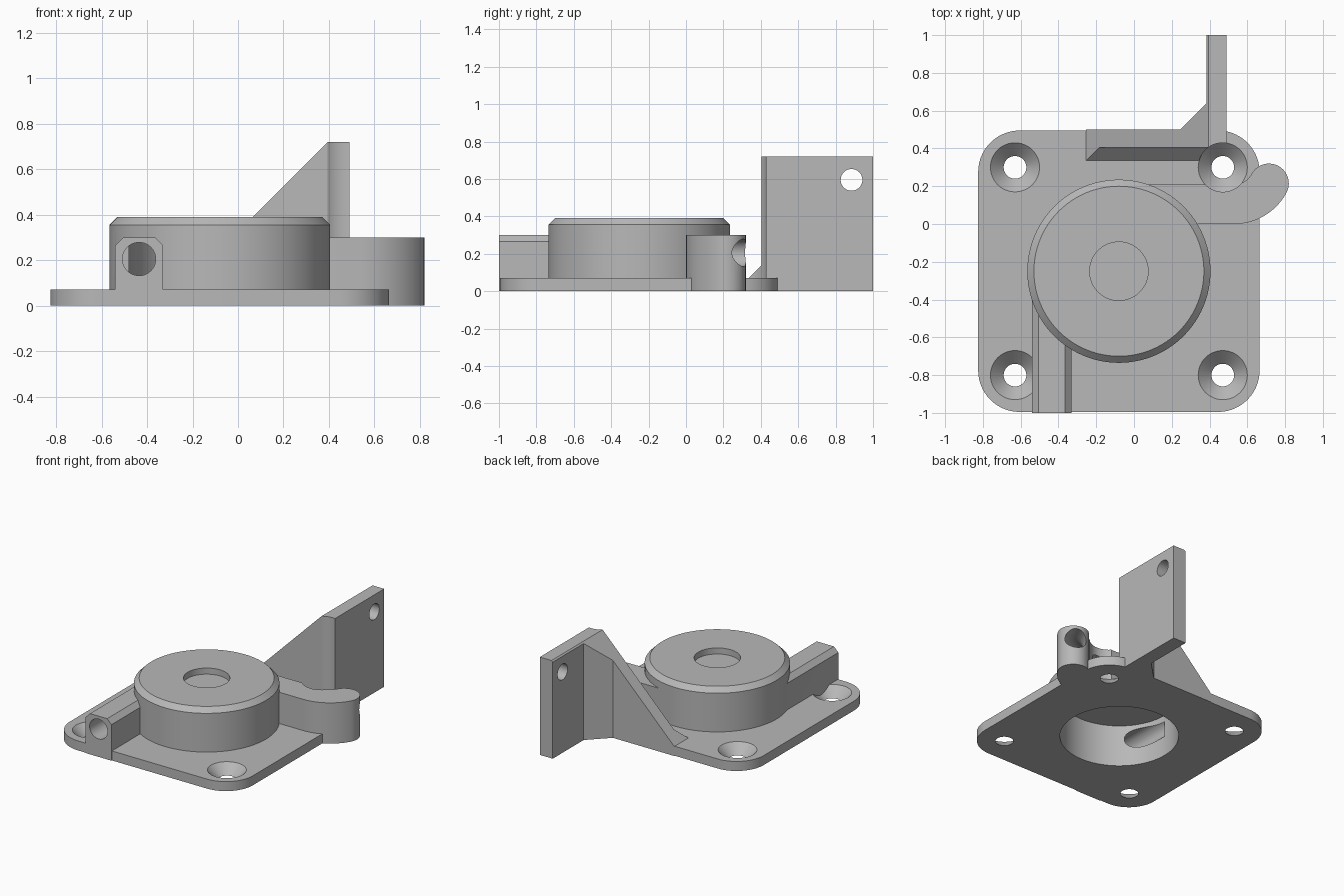
import bpy
import bmesh
from math import sin, cos, pi, radians
from mathutils import Vector

cube = bpy.data.objects.get("Cube")
if cube:
    bpy.data.objects.remove(cube)

grey = bpy.data.materials.new("plain grey")
grey.use_nodes = True
grey.diffuse_color = (0.48, 0.48, 0.48, 1)
grey.node_tree.nodes["Principled BSDF"].inputs["Base Color"].default_value = (0.48, 0.48, 0.48, 1)

CX, CY = -0.08, -0.25      # centre of plate and drum
HALF, PLATE_T = 0.745, 0.07
BORE_R, BORE_Z = 0.073, 0.205


def arc(cx, cy, r, start, end, n):
    """Points on an arc, angles in degrees."""
    angles = [radians(start + (end - start) * i / n) for i in range(n + 1)]
    return [(cx + r * cos(a), cy + r * sin(a)) for a in angles]


def loft(name, rings, slope=False):
    """Closed solid through rings of equal length, optionally trimmed by the gusset slope."""
    bm = bmesh.new()
    loops = [[bm.verts.new(p) for p in ring] for ring in rings]
    n = len(loops[0])
    for a, b in zip(loops, loops[1:]):
        for i in range(n):
            j = (i + 1) % n
            bm.faces.new((a[i], a[j], b[j], b[i]))
    bm.faces.new(loops[0])
    bm.faces.new(loops[-1])
    if slope:
        cut = bmesh.ops.bisect_plane(bm, geom=bm.verts[:] + bm.edges[:] + bm.faces[:],
                                     plane_co=(-0.255, 0, PLATE_T), plane_no=(-1, 0, 1),
                                     clear_outer=True)
        edges = [e for e in cut["geom_cut"] if isinstance(e, bmesh.types.BMEdge)]
        bmesh.ops.holes_fill(bm, edges=edges)
    bmesh.ops.recalc_face_normals(bm, faces=bm.faces[:])
    mesh = bpy.data.meshes.new(name)
    bm.to_mesh(mesh)
    bm.free()
    mesh.materials.append(grey)
    obj = bpy.data.objects.new(name, mesh)
    bpy.context.collection.objects.link(obj)
    return obj


def prism(name, pts, lo, hi, axis="z", slope=False):
    place = {"x": lambda a, b, t: (t, a, b),
             "y": lambda a, b, t: (a, t, b),
             "z": lambda a, b, t: (a, b, t)}[axis]
    return loft(name, [[place(a, b, t) for a, b in pts] for t in (lo, hi)], slope)


def lathe(name, profile, cx, cy, n=64):
    return loft(name, [[(x, y, z) for x, y in arc(cx, cy, r, 0, 360, n)[:-1]] for r, z in profile])


def combine(target, tool, operation):
    """Apply one boolean and discard the tool."""
    mod = target.modifiers.new(operation.lower(), "BOOLEAN")
    mod.operation = operation
    mod.solver = "EXACT"
    mod.object = tool
    bpy.context.view_layer.objects.active = target
    bpy.ops.object.modifier_apply(modifier=mod.name)
    bpy.data.objects.remove(tool)


# Rounded mounting plate
inner = HALF - 0.22
outline = []
for k, (sx, sy) in enumerate([(1, 1), (-1, 1), (-1, -1), (1, -1)]):
    outline += arc(CX + sx * inner, CY + sy * inner, 0.22, 90 * k, 90 * k + 90, 14)
housing = prism("pump_housing", outline, 0, PLATE_T)
housing.data.name = "pump_housing"

# Curved outlet arm with a round end
BX, BY, BEND, TURN, ARM_R = 0.53, 0.315, 0.21, 61.5, 0.105
tip = arc(BX, BY, BEND, -90, -90 + TURN, 1)[-1]
arm = [(CX, 0.0)] + arc(BX, BY, BEND + ARM_R, -90, -90 + TURN, 14)
arm += arc(*tip, ARM_R, TURN - 90, TURN + 90, 20)[1:-1]
arm += arc(BX, BY, BEND - ARM_R, -90 + TURN, -90, 14) + [(CX, 0.21)]
combine(housing, prism("outlet_arm", arm, 0, 0.3), "UNION")

# Upright tab with sloped gusset, corner brace and foot fillet
tab = [(-0.255, 0.405), (0.49, 0.405), (0.49, 1.0), (0.385, 1.0),
       (0.385, 0.64), (0.245, 0.5), (-0.255, 0.5)]
combine(housing, prism("upright_tab", tab, 0, 0.72, slope=True), "UNION")
foot = [(0.335, 0), (0.335, PLATE_T), (0.405, 0.14), (0.45, 0.14), (0.45, 0)]
combine(housing, prism("gusset_foot", foot, -0.255, 0.45, "x", slope=True), "UNION")

# Countersunk screw holes with clearance above
for sx in (-1, 1):
    for sy in (-1, 1):
        drill = lathe("screw_cutter", [(0.06, -0.05), (0.06, 0), (0.13, PLATE_T), (0.13, 1)],
                      CX + sx * 0.55, CY + sy * 0.55, 48)
        combine(housing, drill, "DIFFERENCE")

# Cross hole in the tab
combine(housing, prism("tab_hole_cutter", arc(0.885, 0.595, 0.058, 0, 360, 40)[:-1], 0.3, 0.6, "x"),
        "DIFFERENCE")

# Inlet block with chamfered top, then the drum
block = [(-0.54, 0), (-0.33, 0), (-0.33, 0.265), (-0.365, 0.3), (-0.505, 0.3), (-0.54, 0.265)]
combine(housing, prism("inlet_block", block, -1.0, CY, "y"), "UNION")
combine(housing, lathe("drum", [(0.485, 0), (0.485, 0.355), (0.45, 0.39)], CX, CY, 96), "UNION")

# Open cavity below and shallow recess on top
combine(housing, lathe("cavity_cutter", [(0.4, -0.1), (0.4, 0.31)], CX, CY, 96), "DIFFERENCE")
combine(housing, lathe("recess_cutter", [(0.155, 0.345), (0.155, 0.5)], CX, CY, 48), "DIFFERENCE")

# Straight inlet bore
combine(housing, prism("inlet_cutter", arc(-0.435, BORE_Z, BORE_R, 0, 360, 40)[:-1], -1.1, CY, "y"),
        "DIFFERENCE")

# Outlet bore following the arm
path = [(CX, BY - BEND, 0)]
path += [(x, y, a) for (x, y), a in zip(arc(BX, BY, BEND, -90, -90 + TURN, 12),
                                        [TURN * i / 12 for i in range(13)])]
end = radians(TURN)
path.append((tip[0] + 0.2 * cos(end), tip[1] + 0.2 * sin(end), TURN))
rings = []
for x, y, a in path:
    side = Vector((-sin(radians(a)), cos(radians(a)), 0))
    rings.append([Vector((x, y, 0)) + side * u + Vector((0, 0, v))
                  for u, v in arc(0, BORE_Z, BORE_R, 0, 360, 40)[:-1]])
combine(housing, loft("outlet_cutter", rings), "DIFFERENCE")

# Smooth round walls, crisp edges
bpy.ops.object.select_all(action="DESELECT")
housing.select_set(True)
bpy.context.view_layer.objects.active = housing
bpy.ops.object.shade_smooth_by_angle(angle=radians(25))
